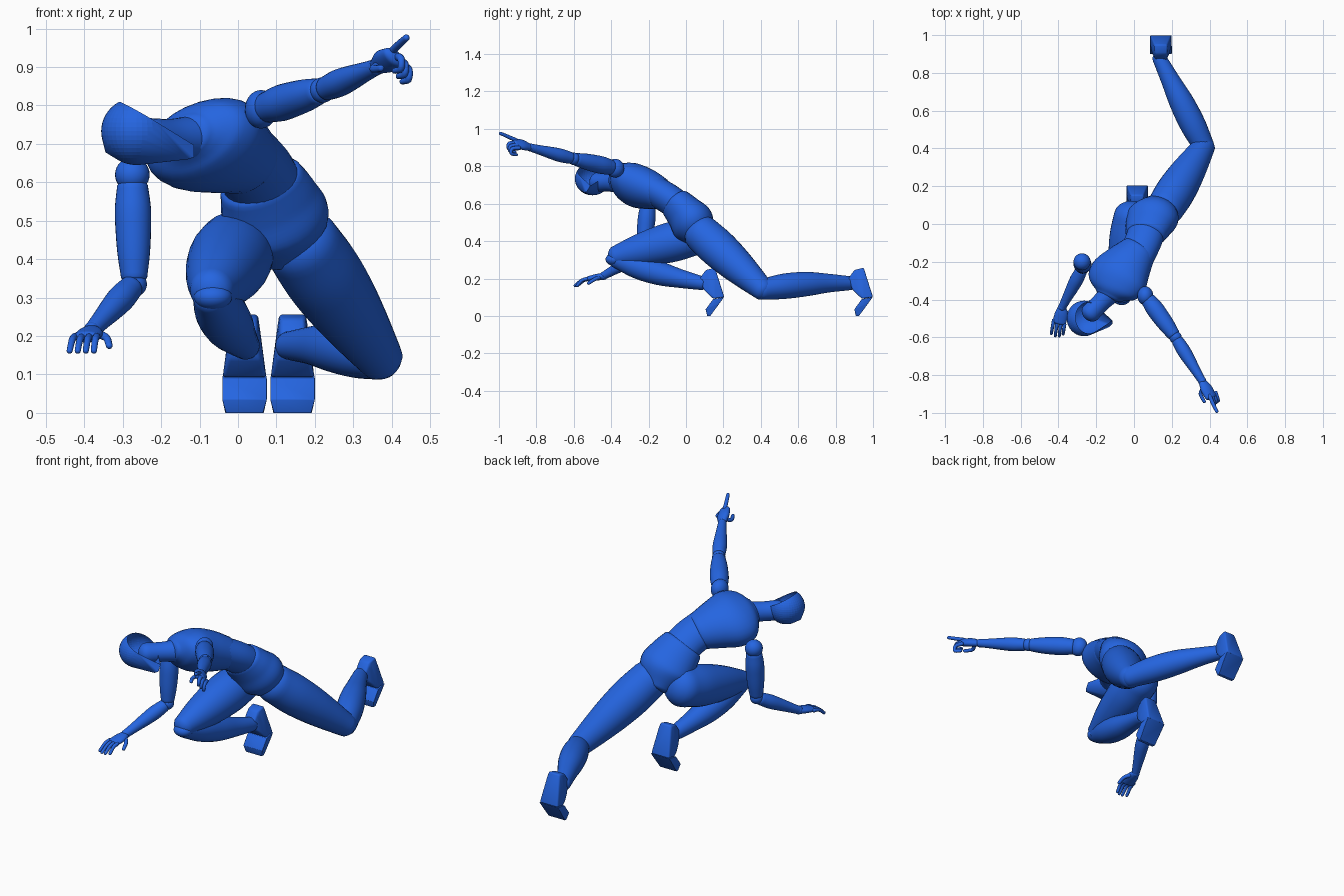
import bpy, bmesh, math
from mathutils import Vector, Matrix

cube = bpy.data.objects.get("Cube")
if cube:
    bpy.data.objects.remove(cube, do_unlink=True)

BLUE = (0.018, 0.13, 0.75, 1)
blue = bpy.data.materials.new("blue")
blue.use_nodes = True
blue.diffuse_color = BLUE
blue.node_tree.nodes["Principled BSDF"].inputs["Base Color"].default_value = BLUE


def finish(name, bm, angle=40):
    bmesh.ops.recalc_face_normals(bm, faces=bm.faces)
    mesh = bpy.data.meshes.new(name)
    bm.to_mesh(mesh)
    bm.free()
    mesh.materials.append(blue)
    ob = bpy.data.objects.new(name, mesh)
    bpy.context.collection.objects.link(ob)
    bpy.ops.object.select_all(action="DESELECT")
    ob.select_set(True)
    bpy.context.view_layer.objects.active = ob
    bpy.ops.object.shade_smooth_by_angle(angle=math.radians(angle))
    return ob


def spline(keys, steps):
    """Smooth curve through keys of any length (position, then radii)."""
    k = [Vector(p) for p in keys]
    k = [2 * k[0] - k[1]] + k + [2 * k[-1] - k[-2]]
    out = []
    for i in range(1, len(k) - 2):
        a, b, c, d = k[i - 1:i + 3]
        for s in range(steps):
            t = s / steps
            out.append(b + (c - a) * (t / 2) + (2 * a - 5 * b + 4 * c - d) * (t * t / 2)
                       + (3 * b - a - 3 * c + d) * (t ** 3 / 2))
    return out + [k[-2]]


def tube(name, keys, side=(1, 0, 0.1), dome=0.8, n=28, steps=6):
    """Loft of oval rings; each key is x, y, z, half width, half depth."""
    pts = spline(keys, steps)
    centres = [p.to_3d() if len(p) == 3 else Vector(p[:3]) for p in pts]
    rings = []
    for i, p in enumerate(pts):
        t = (centres[min(i + 1, len(pts) - 1)] - centres[max(i - 1, 0)]).normalized()
        rings.append((centres[i], t, p[3], p[4]))

    def cap(ring, sign):
        c, t, a, b = ring
        turns = [math.radians(x) for x in (20, 40, 60, 78)]
        return [(c + t * sign * dome * min(a, b) * math.sin(q), t,
                 a * math.cos(q), b * math.cos(q)) for q in turns]
    rings = cap(rings[0], -1)[::-1] + rings + cap(rings[-1], 1)
    bm = bmesh.new()
    loops = []
    for c, t, a, b in rings:
        s = Vector(side)
        s = (s - t * s.dot(t)).normalized()
        f = t.cross(s)
        loops.append([bm.verts.new(c + s * a * math.cos(q) + f * b * math.sin(q))
                      for q in (math.tau * j / n for j in range(n))])
    for u, v in zip(loops, loops[1:]):
        for j in range(n):
            bm.faces.new((u[j], u[(j + 1) % n], v[(j + 1) % n], v[j]))
    bm.faces.new(loops[0])
    bm.faces.new(loops[-1])
    return finish(name, bm)


def limb(name, a, b, radii, dome=0.8, sag=(0, 0, 0)):
    """Round tapered segment between two joints, bowed by sag."""
    a, b, m = Vector(a), Vector(b), len(radii) - 1
    keys = []
    for i, r in enumerate(radii):
        p = a.lerp(b, i / m) + Vector(sag) * math.sin(math.pi * i / m)
        keys.append((*p, r, r))
    return tube(name, keys, dome=dome)


def ball(name, c, size):
    bm = bmesh.new()
    bmesh.ops.create_uvsphere(bm, u_segments=28, v_segments=16, radius=1,
                              matrix=Matrix.Translation(c) @ Matrix.Diagonal((*size, 1)))
    return finish(name, bm)


def finger(name, path, r=0.011):
    tube(name, [(*p, r * (1 - 0.1 * i), r * (1 - 0.1 * i)) for i, p in enumerate(path)],
         dome=1, n=12, steps=4)


# Torso
tube("pelvis", [(0.11, 0.09, 0.42, 0.08, 0.075), (0.10, 0.04, 0.49, 0.14, 0.115),
                (0.08, -0.01, 0.55, 0.13, 0.1), (0.06, -0.055, 0.6, 0.112, 0.086)],
     side=(1, 0.2, 0.2), dome=0.3)
tube("abdomen", [(0.07, -0.03, 0.58, 0.1, 0.08), (0.045, -0.1, 0.63, 0.1, 0.08),
                 (0, -0.19, 0.68, 0.1, 0.08)], side=(1, -0.1, 0.3))
tube("chest", [(0.025, -0.14, 0.655, 0.1, 0.085), (-0.03, -0.21, 0.68, 0.135, 0.105),
               (-0.08, -0.28, 0.7, 0.165, 0.11), (-0.115, -0.34, 0.715, 0.145, 0.088),
               (-0.135, -0.38, 0.72, 0.075, 0.055)],
     side=(0.17, -0.09, 0.085), dome=0.3)

# Neck and head: rounded skull drawn out to a chin, sliced flat across the face
limb("neck", (-0.12, -0.36, 0.715), (-0.23, -0.47, 0.715), (0.058, 0.05, 0.052))
bm = bmesh.new()
bmesh.ops.create_uvsphere(bm, u_segments=40, v_segments=24, radius=1,
                          matrix=Matrix.Translation((-0.264, -0.5, 0.733))
                          @ Matrix.Diagonal((0.092, 0.094, 0.088, 1)))
for p in [(-0.115, -0.51, 0.7), (-0.115, -0.53, 0.665), (-0.345, -0.51, 0.678),
          (-0.13, -0.545, 0.66)]:
    bm.verts.new(p)
hull = bmesh.ops.convex_hull(bm, input=bm.verts)
bmesh.ops.delete(bm, geom=[v for v in set(hull["geom_interior"] + hull["geom_unused"])
                           if isinstance(v, bmesh.types.BMVert)], context="VERTS")
cut = bmesh.ops.bisect_plane(bm, geom=bm.verts[:] + bm.edges[:] + bm.faces[:],
                             plane_co=(-0.3, -0.5, 0.804), plane_no=(0.5, 0.05, 0.86),
                             clear_outer=True)
bmesh.ops.holes_fill(bm, edges=[e for e in bm.edges if e.is_boundary])
finish("head", bm, 30)

# Arms
L_SHOULDER, L_ELBOW, L_WRIST = (0.06, -0.38, 0.79), (0.22, -0.6, 0.84), (0.36, -0.83, 0.9)
R_SHOULDER, R_ELBOW, R_WRIST = (-0.275, -0.2, 0.62), (-0.27, -0.23, 0.335), (-0.38, -0.44, 0.215)
ball("left_shoulder", L_SHOULDER, (0.042, 0.05, 0.05))
ball("right_shoulder", R_SHOULDER, (0.045, 0.045, 0.045))
for tag, s, e, w in (("left", L_SHOULDER, L_ELBOW, L_WRIST),
                     ("right", R_SHOULDER, R_ELBOW, R_WRIST)):
    limb(tag + "_upper_arm", Vector(s).lerp(Vector(e), 0.1), Vector(s).lerp(Vector(e), 0.94),
         (0.04, 0.047, 0.046, 0.042, 0.034), dome=0.3)
    ball(tag + "_elbow", e, (0.033, 0.033, 0.033))
    limb(tag + "_forearm", Vector(e).lerp(Vector(w), 0.08), w,
         (0.032, 0.036, 0.032, 0.026, 0.021), dome=0.4)
    ball(tag + "_wrist", w, (0.022, 0.022, 0.022))

# Left hand, pointing
tube("left_palm", [(0.365, -0.84, 0.903, 0.024, 0.018), (0.385, -0.875, 0.915, 0.036, 0.022),
                   (0.405, -0.915, 0.925, 0.033, 0.019)], side=(0.8, 0.2, -0.6))
finger("left_index", [(0.4, -0.91, 0.94), (0.42, -0.955, 0.96), (0.438, -0.992, 0.976)])
for i in range(3):
    k = Vector((0.412 + 0.01 * i, -0.91 + 0.008 * i, 0.926 - 0.014 * i))
    finger(f"left_curled_finger_{i}", [k, k + Vector((0.012, -0.035, -0.004)),
           k + Vector((0.012, -0.04, -0.03)), k + Vector((-0.004, -0.012, -0.036))])
finger("left_thumb", [(0.365, -0.87, 0.905), (0.352, -0.9, 0.895), (0.372, -0.94, 0.897)])

# Right hand, spread near the ground
tube("right_palm", [(-0.38, -0.44, 0.212, 0.022, 0.018), (-0.385, -0.475, 0.207, 0.034, 0.018),
                    (-0.395, -0.52, 0.198, 0.036, 0.015)], side=(1, -0.3, 0))
for i in range(4):
    k = Vector((-0.425 + 0.019 * i, -0.51 - 0.007 * i, 0.198))
    tip = Vector((-0.438 + 0.021 * i, -0.58 - 0.014 * math.sin(i), 0.162))
    finger(f"right_finger_{i}", [k, k.lerp(tip, 0.5) + Vector((0, 0, 0.01)), tip], 0.01)
finger("right_thumb", [(-0.362, -0.465, 0.205), (-0.342, -0.49, 0.195), (-0.335, -0.52, 0.175)])

# Legs
L_KNEE, L_ANKLE = (0.37, 0.41, 0.142), (0.133, 0.88, 0.175)
R_KNEE, R_ANKLE = (-0.068, -0.37, 0.32), (0.02, 0.085, 0.175)
limb("left_thigh", (0.165, 0.085, 0.44), L_KNEE, (0.1, 0.104, 0.096, 0.08, 0.06))
limb("left_shin", L_KNEE, L_ANKLE, (0.056, 0.068, 0.065, 0.05, 0.037), sag=(0, 0, 0.012))
limb("right_thigh", (-0.005, 0.04, 0.425), R_KNEE, (0.102, 0.108, 0.1, 0.083, 0.058))
limb("right_shin", (-0.068, -0.37, 0.305), R_ANKLE, (0.05, 0.066, 0.064, 0.05, 0.037),
     sag=(0, 0, -0.012))
ball("right_kneecap", (-0.065, -0.385, 0.302), (0.05, 0.045, 0.034))


# Feet, heels up with bent toes; profile points are y, z, half width
def foot_part(name, profile, shift):
    bm = bmesh.new()
    for y, z, w in profile:
        for s in (-1, 1):
            bm.verts.new(Vector((0.142 + s * w, y, z)) + Vector(shift))
    bmesh.ops.convex_hull(bm, input=bm.verts)
    bmesh.ops.dissolve_limit(bm, angle_limit=0.02, verts=bm.verts, edges=bm.edges)
    bmesh.ops.bevel(bm, geom=bm.edges[:], offset=0.008, segments=3, profile=0.5,
                    affect="EDGES", clamp_overlap=True)
    finish(name, bm, 35)


HEEL = [(0.868, 0.2, 0.03), (0.9, 0.245, 0.033), (0.95, 0.258, 0.035), (0.975, 0.18, 0.045),
        (1, 0.1, 0.055), (0.94, 0.092, 0.057), (0.89, 0.14, 0.042)]
TOES = [(0.998, 0.1, 0.056), (0.94, 0.09, 0.058), (0.9, 0.035, 0.058), (0.908, 0, 0.048),
        (0.925, 0, 0.05), (0.975, 0.07, 0.056)]
for tag, shift in (("left", (0, 0, 0)), ("right", (-0.125, -0.795, 0))):
    foot_part(tag + "_foot", HEEL, shift)
    foot_part(tag + "_toes", TOES, shift)
